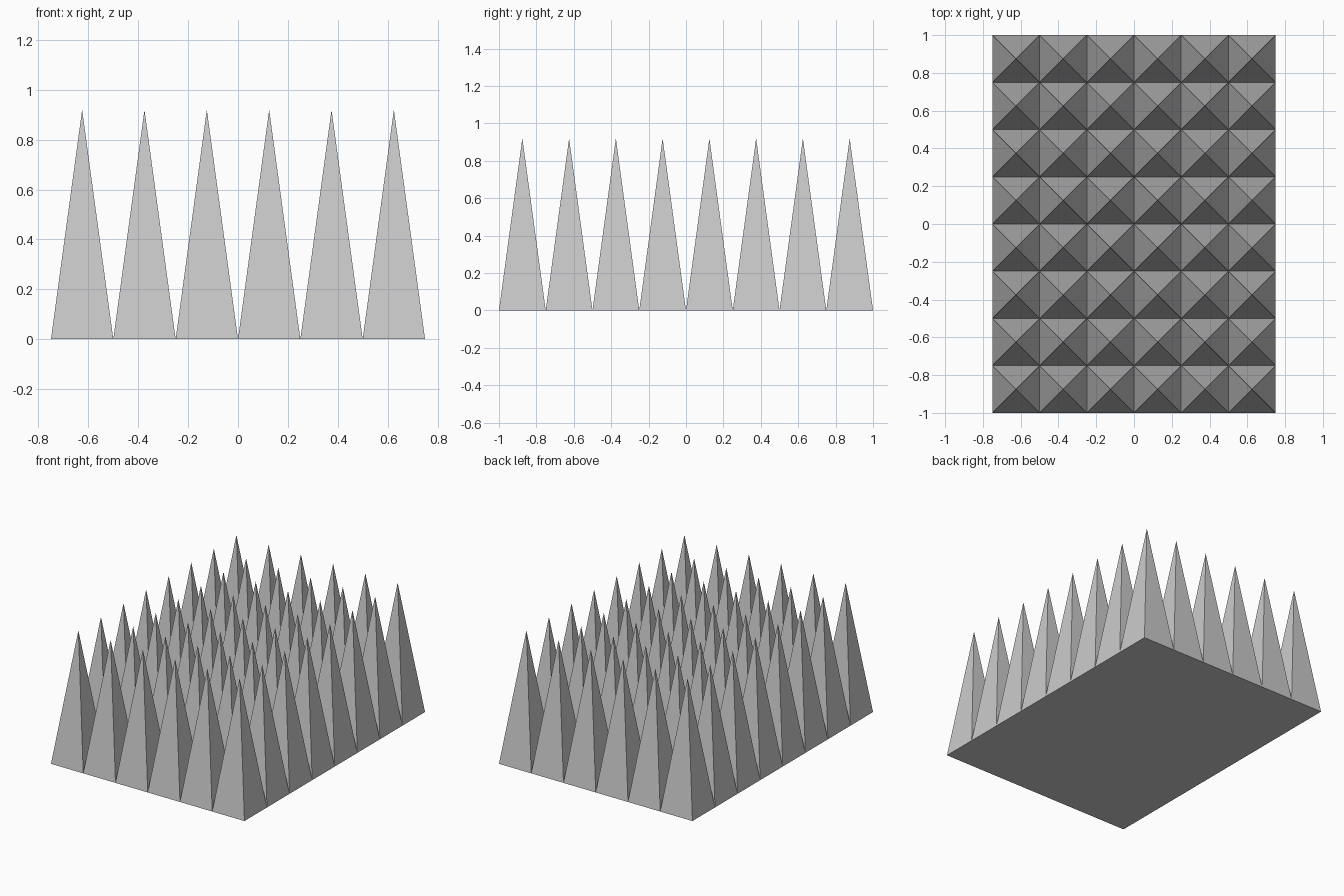
import bpy, bmesh

if "Cube" in bpy.data.objects:
    bpy.data.objects.remove(bpy.data.objects["Cube"])

NX, NY, CELL, HEIGHT = 6, 8, 0.25, 0.92

bm = bmesh.new()

# Shared grid of base corners
corner = [[bm.verts.new(((i - NX / 2) * CELL, (j - NY / 2) * CELL, 0))
           for j in range(NY + 1)] for i in range(NX + 1)]

# One four-sided spike per cell
for i in range(NX):
    for j in range(NY):
        ring = [corner[i][j], corner[i + 1][j], corner[i + 1][j + 1], corner[i][j + 1]]
        tip = bm.verts.new(((i + 0.5 - NX / 2) * CELL, (j + 0.5 - NY / 2) * CELL, HEIGHT))
        for k in range(4):
            bm.faces.new((ring[k], ring[(k + 1) % 4], tip))

# Flat underside as a single face, following the outer border
border = ([corner[0][j] for j in range(NY)] +
          [corner[i][NY] for i in range(NX)] +
          [corner[NX][j] for j in range(NY, 0, -1)] +
          [corner[i][0] for i in range(NX, 0, -1)])
bm.faces.new(border)

mesh = bpy.data.meshes.new("spike_panel")
bm.to_mesh(mesh)
bm.free()
bpy.context.collection.objects.link(bpy.data.objects.new("spike_panel", mesh))
